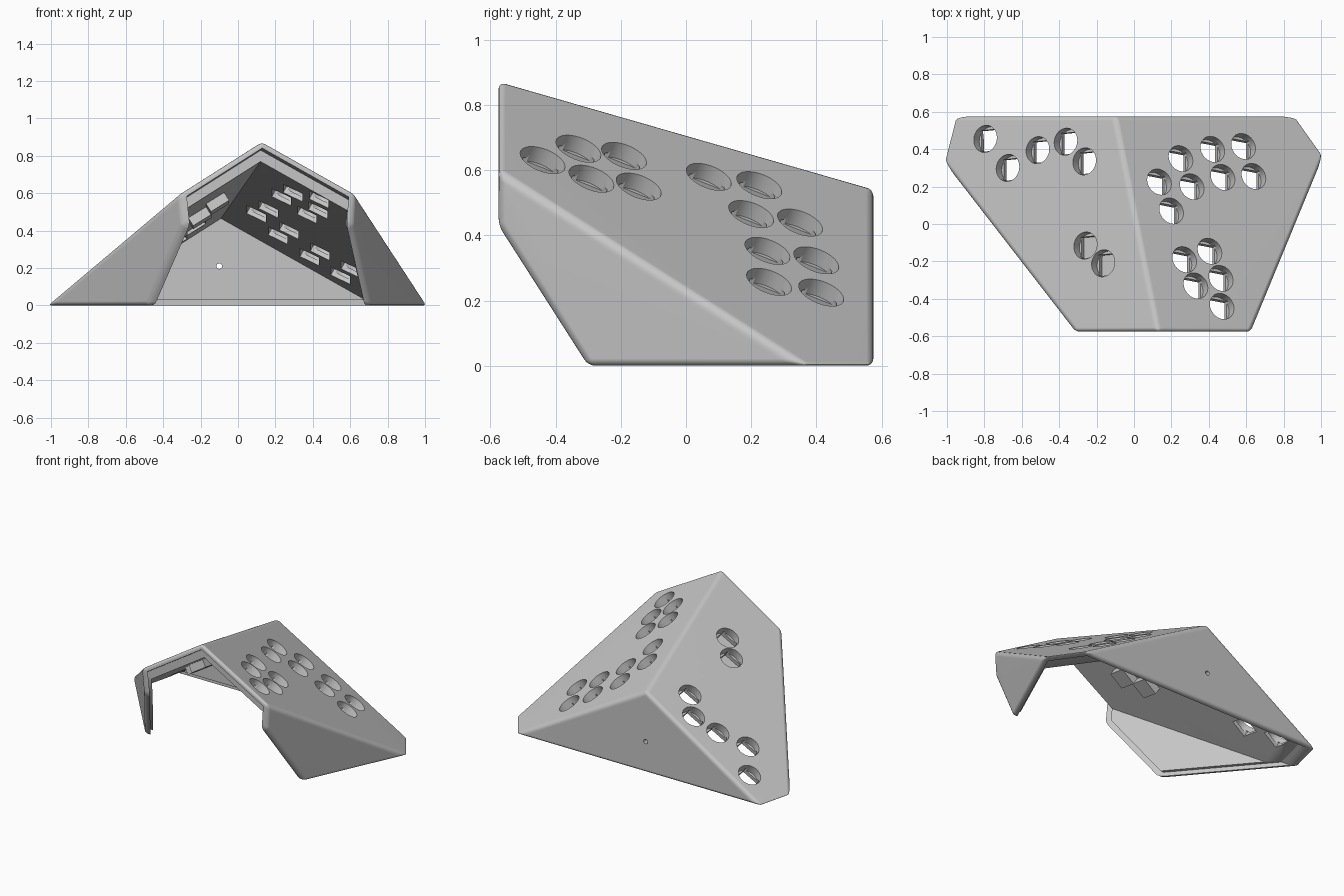
import bpy, bmesh
from mathutils import Vector, Matrix

cube = bpy.data.objects.get("Cube")
if cube:
    bpy.data.objects.remove(cube, do_unlink=True)

grey = bpy.data.materials.new("plain grey")
grey.use_nodes = True
grey.diffuse_color = (0.56, 0.56, 0.56, 1)
grey.node_tree.nodes["Principled BSDF"].inputs["Base Color"].default_value = (0.56, 0.56, 0.56, 1)

CENTRE = Vector((0, 0.1, 0.2))
SKIN = 0.03


def plane(a, b, c):
    """Point and outward normal of the plane through three points."""
    a, b, c = Vector(a), Vector(b), Vector(c)
    n = (b - a).cross(c - a).normalized()
    return a, (n if n.dot(a - CENTRE) > 0 else -n)


def inset(p, d):
    return p[0] - p[1] * d, p[1]


def hull(points):
    bm = bmesh.new()
    for p in points:
        bm.verts.new(p)
    bmesh.ops.remove_doubles(bm, verts=bm.verts[:], dist=0.0002)
    bmesh.ops.convex_hull(bm, input=bm.verts[:])
    bmesh.ops.delete(bm, geom=[v for v in bm.verts if not v.link_faces], context='VERTS')
    bmesh.ops.recalc_face_normals(bm, faces=bm.faces[:])
    return bm


def block(planes):
    """Convex block enclosed by planes, from the corners where three of them meet."""
    corners = []
    for i, p in enumerate(planes):
        for j, q in enumerate(planes[:i]):
            for r in planes[:j]:
                m = Matrix((p[1], q[1], r[1]))
                if abs(m.determinant()) > 0.0001:
                    x = m.inverted() @ Vector([co.dot(n) for co, n in (p, q, r)])
                    if all((x - co).dot(n) < 0.0001 for co, n in planes):
                        corners.append(x)
    bm = hull(corners)
    bmesh.ops.dissolve_limit(bm, angle_limit=0.02, verts=bm.verts[:], edges=bm.edges[:])
    return bm


def to_object(bm, name):
    bmesh.ops.recalc_face_normals(bm, faces=bm.faces[:])
    mesh = bpy.data.meshes.new(name)
    bm.to_mesh(mesh)
    bm.free()
    mesh.materials.append(grey)
    ob = bpy.data.objects.new(name, mesh)
    bpy.context.collection.objects.link(ob)
    return ob


def panel(name, body, p, depth):
    """Layer of a convex body lying within a depth of one outer plane."""
    bm = body.copy()
    bmesh.ops.bisect_plane(bm, geom=bm.verts[:] + bm.edges[:] + bm.faces[:],
                           plane_co=p[0] - p[1] * depth, plane_no=-p[1], clear_outer=True)
    layer = hull([v.co for v in bm.verts])
    bm.free()
    return to_object(layer, name)


def subtract(ob, cutter):
    cutter.hide_render = True
    mod = ob.modifiers.new("cut", 'BOOLEAN')
    mod.operation, mod.solver, mod.object = 'DIFFERENCE', 'EXACT', cutter
    bpy.context.view_layer.update()
    mesh = bpy.data.meshes.new_from_object(ob.evaluated_get(bpy.context.evaluated_depsgraph_get()))
    ob.modifiers.clear()
    ob.data = mesh
    bpy.data.objects.remove(cutter, do_unlink=True)


def hole_frame(roof, x, y):
    """Matrix on the roof surface with z pointing straight out of it."""
    co, n = roof
    z = co.z - (n.x * (x - co.x) + n.y * (y - co.y)) / n.z
    along = Vector((0, n.z, -n.y)).normalized()
    rot = Matrix((along.cross(n), along, n)).transposed().to_4x4()
    return Matrix.Translation((x, y, z)) @ rot


def pocket_cutter(roof, holes):
    bm = bmesh.new()
    for x, y in holes:
        bmesh.ops.create_cone(bm, cap_ends=True, segments=40, radius1=0.073, radius2=0.073,
                              depth=0.11, matrix=hole_frame(roof, x, y))
    return to_object(bm, "pocket_cutter")


def slot_cutter(roof, holes):
    bm = bmesh.new()
    for x, y in holes:
        bmesh.ops.create_cube(bm, size=1, matrix=hole_frame(roof, x, y)
                              @ Matrix.Translation((0, 0, -0.085))
                              @ Matrix.Diagonal((0.115, 0.115, 0.09, 1)))
    return to_object(bm, "slot_cutter")


def cable_cutter():
    bm = bmesh.new()
    bmesh.ops.create_cone(bm, cap_ends=True, segments=20, radius1=0.015, radius2=0.015, depth=0.3,
                          matrix=Matrix.Translation((-0.1, 0.575, 0.21))
                          @ Matrix.Rotation(1.5708, 4, 'X'))
    return to_object(bm, "cable_cutter")


# Outer planes of the shell
apex, ridge_end = (0.13, -0.575, 0.877), (-0.1, 0.575, 0.547)
right_roof = plane(apex, ridge_end, (0.87, 0.575, 0))
left_roof = plane(apex, ridge_end, (-0.96, 0.575, 0))
right_wall = plane((0.625, -0.575, 0.6), (1.015, 0.37, 0), (0.71, -0.3, 0))
left_wall = plane((-0.315, -0.575, 0.6), (-1.015, 0.33, 0), (-0.485, -0.3, 0))
back = (Vector((0, 0.575, 0)), Vector((0, 1, 0)))
front = (Vector((0, -0.575, 0)), Vector((0, -1, 0)))
floor = (Vector((0, 0, 0)), Vector((0, 0, -1)))
slant = (Vector((0, -0.3, 0)), Vector((0, -0.43, -0.275)).normalized())
closed = [right_roof, left_roof, right_wall, left_wall, back]

# Rounded outer body, and a smaller body set back from the front and bottom openings
outer = block(closed + [front, slant, floor])
bmesh.ops.bevel(outer, geom=outer.edges[:], offset=0.022, segments=4, profile=0.5,
                affect='EDGES', clamp_overlap=True)
inner = block([inset(p, SKIN - 0.002) for p in closed]
              + [inset(front, 0.04), inset(slant, 0.035), inset(floor, 0.028)])

# Button positions on each roof
left_holes = [(-0.795, 0.455), (-0.675, 0.3), (-0.515, 0.395), (-0.365, 0.44),
              (-0.265, 0.335), (-0.26, -0.115), (-0.165, -0.21)]
right_holes = [(0.25, 0.35), (0.42, 0.4), (0.585, 0.415), (0.135, 0.225), (0.31, 0.2),
               (0.475, 0.25), (0.64, 0.255), (0.2, 0.07), (0.27, -0.19), (0.405, -0.145),
               (0.33, -0.33), (0.465, -0.29), (0.47, -0.44)]

# Each side is a thin skin with a liner behind it, which leaves a step around the openings
parts = []
for name, p, depth, holes in (("right_roof", right_roof, 0.08, right_holes),
                              ("left_roof", left_roof, 0.08, left_holes),
                              ("right_wall", right_wall, 0.05, []),
                              ("left_wall", left_wall, 0.05, []),
                              ("back_wall", back, 0.05, [])):
    skin = panel(name + "_skin", outer, p, SKIN)
    liner = panel(name + "_liner", inner, p, depth)
    if holes:
        subtract(skin, pocket_cutter(p, holes))
        subtract(liner, pocket_cutter(p, holes))
        subtract(liner, slot_cutter(p, holes))
    if p is back:
        subtract(skin, cable_cutter())
        subtract(liner, cable_cutter())
    parts += [skin, liner]
outer.free()
inner.free()

# Smooth rounded edges, flat faces
bpy.ops.object.select_all(action='DESELECT')
for ob in parts:
    ob.select_set(True)
bpy.context.view_layer.objects.active = parts[0]
bpy.ops.object.shade_smooth_by_angle(angle=0.75)
for ob in parts:
    ob.modifiers.new("even_shading", 'WEIGHTED_NORMAL').keep_sharp = True
